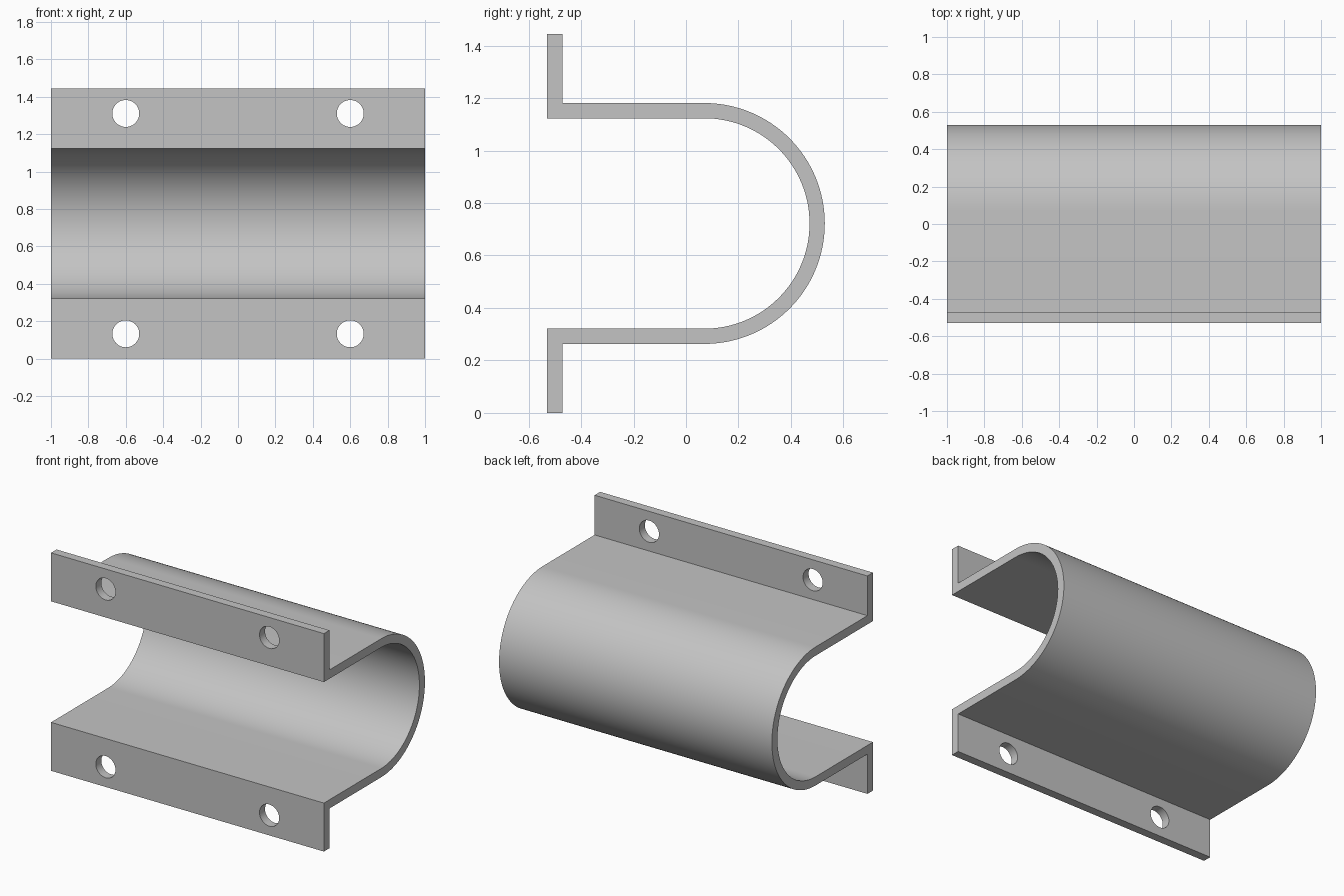
import bpy
import bmesh
import math
from mathutils import Matrix

cube = bpy.data.objects.get("Cube")
if cube:
    bpy.data.objects.remove(cube, do_unlink=True)

LENGTH = 2.0
HEIGHT = 1.444
MID = HEIGHT / 2
WALL = 0.058
FRONT = -0.529
R_OUT = 0.459
R_IN = R_OUT - WALL
ARC_Y = -FRONT - R_OUT
SEGMENTS = 64

grey = bpy.data.materials.new("grey metal")
grey.use_nodes = True
colour = (0.55, 0.55, 0.55, 1)
grey.diffuse_color = colour
grey.node_tree.nodes["Principled BSDF"].inputs["Base Color"].default_value = colour


def make_object(name, bm):
    bmesh.ops.recalc_face_normals(bm, faces=bm.faces)
    mesh = bpy.data.meshes.new(name)
    bm.to_mesh(mesh)
    bm.free()
    mesh.materials.append(grey)
    obj = bpy.data.objects.new(name, mesh)
    bpy.context.collection.objects.link(obj)
    return obj


def arc(radius):
    """Half circle in (y, z), from top round the back to the bottom."""
    angles = [math.pi * (0.5 - i / SEGMENTS) for i in range(SEGMENTS + 1)]
    return [(ARC_Y + radius * math.cos(a), MID + radius * math.sin(a)) for a in angles]


# Bent sheet: flange, straight arm, half round, straight arm, flange
back = FRONT + WALL
outer = [(back, HEIGHT), (back, MID + R_OUT), *arc(R_OUT), (back, MID - R_OUT), (back, 0)]
inner = [(FRONT, HEIGHT), (FRONT, MID + R_IN), *arc(R_IN), (FRONT, MID - R_IN), (FRONT, 0)]
bm = bmesh.new()
section = bm.faces.new([bm.verts.new((-LENGTH / 2, y, z)) for y, z in outer + inner[::-1]])
swept = bmesh.ops.extrude_face_region(bm, geom=[section], use_keep_orig=True)
moved = [v for v in swept["geom"] if isinstance(v, bmesh.types.BMVert)]
bmesh.ops.translate(bm, verts=moved, vec=(LENGTH, 0, 0))
clamp = make_object("saddle_bracket", bm)

# Four bolt holes through the flanges
bm = bmesh.new()
for x in (-0.6, 0.6):
    for side in (-1, 1):
        place = Matrix.Translation((x, FRONT + WALL / 2, MID + side * 0.589))
        bmesh.ops.create_cone(bm, cap_ends=True, segments=48, radius1=0.072, radius2=0.072,
                              depth=WALL * 4, matrix=place @ Matrix.Rotation(math.pi / 2, 4, "X"))
cutter = make_object("hole_cutter", bm)
cutter.hide_render = True

bpy.ops.object.select_all(action="DESELECT")
clamp.select_set(True)
bpy.context.view_layer.objects.active = clamp
holes = clamp.modifiers.new("bolt holes", "BOOLEAN")
holes.operation = "DIFFERENCE"
holes.solver = "EXACT"
holes.object = cutter
bpy.ops.object.modifier_apply(modifier=holes.name)
bpy.data.objects.remove(cutter, do_unlink=True)

bpy.ops.object.shade_smooth_by_angle(angle=math.radians(30))
